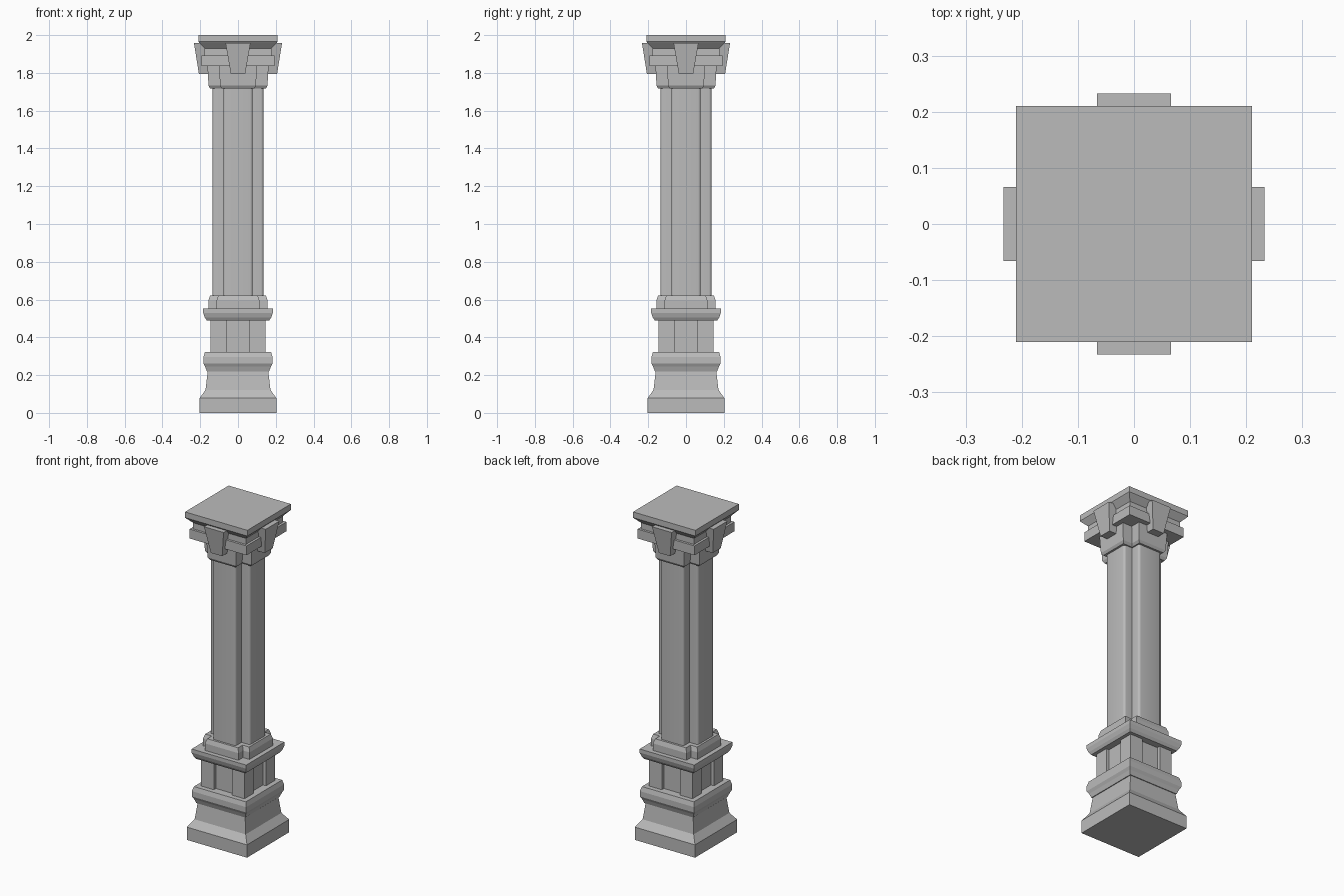
import bpy, bmesh, math

if "Cube" in bpy.data.objects:
    bpy.data.objects.remove(bpy.data.objects["Cube"])

STONE = (0.5, 0.5, 0.5, 1)
stone = bpy.data.materials.new("grey_stone")
stone.use_nodes = True
stone.diffuse_color = STONE
stone.node_tree.nodes["Principled BSDF"].inputs["Base Color"].default_value = STONE


# Quarter outlines, running from the +x side round to the +y side
def square(h):
    return [(h, h)]


def cross(h, arm):
    return [(h, arm), (arm, arm), (arm, h)]


def panelled(h, w, inset):
    return [(inset, w), (h, w), (h, h), (w, h), (w, inset)]


def rounded_cross(h, arm, r, steps=4):
    arc = [(h - r + r * math.cos(t), arm - r + r * math.sin(t))
           for t in (math.pi / 2 * i / steps for i in range(steps + 1))]
    return arc + [(arm, arm)] + [(y, x) for x, y in reversed(arc)]


def full_turn(quarter):
    points = []
    for turn in range(4):
        points += quarter
        quarter = [(-y, x) for x, y in quarter]
    return points


def loft(name, rings, smooth=False):
    """Skin a stack of (outline, height) rings and cap both ends."""
    bm = bmesh.new()
    loops = [[bm.verts.new((x, y, z)) for x, y in outline] for outline, z in rings]
    n = len(loops[0])
    for low, high in zip(loops, loops[1:]):
        for i in range(n):
            j = (i + 1) % n
            bm.faces.new((low[i], low[j], high[j], high[i]))
    bm.faces.new(loops[0][::-1])
    bm.faces.new(loops[-1])
    bmesh.ops.recalc_face_normals(bm, faces=bm.faces)
    mesh = bpy.data.meshes.new(name)
    bm.to_mesh(mesh)
    bm.free()
    mesh.materials.append(stone)
    obj = bpy.data.objects.new(name, mesh)
    bpy.context.collection.objects.link(obj)
    if smooth:
        bpy.ops.object.select_all(action='DESELECT')
        obj.select_set(True)
        bpy.context.view_layer.objects.active = obj
        bpy.ops.object.shade_smooth_by_angle(angle=math.radians(40))
    return obj


def square_stack(name, profile):
    return loft(name, [(full_turn(square(h)), z) for h, z in profile])


def cross_stack(name, profile):
    return loft(name, [(full_turn(cross(h, arm)), z) for h, arm, z in profile])


# Pedestal: flared plinth and lower moulding
square_stack("plinth", [(0.203, 0), (0.203, 0.078), (0.172, 0.122), (0.16, 0.22)])
square_stack("lower_moulding", [(0.165, 0.22), (0.174, 0.245), (0.183, 0.262),
                                (0.183, 0.295), (0.175, 0.322)])

# Pedestal block with a recessed panel on each side
panel = full_turn(panelled(0.146, 0.061, 0.126))
loft("pedestal_block", [(panel, 0.32), (panel, 0.495)])
square_stack("upper_moulding", [(0.166, 0.49), (0.176, 0.506), (0.184, 0.53), (0.184, 0.552)])

# Cross-shaped column: foot, shaft and neck
cross_stack("shaft_foot", [(0.157, 0.113, 0.55), (0.157, 0.113, 0.595), (0.148, 0.104, 0.622)])
shaft = full_turn(rounded_cross(0.135, 0.078, 0.014))
loft("shaft", [(shaft, 0.62), (shaft, 1.73)], smooth=True)
cross_stack("capital_neck", [(0.147, 0.085, 1.717), (0.156, 0.095, 1.732), (0.162, 0.1, 1.84)])

# Capital: bands and top slab
square_stack("capital_band", [(0.192, 1.836), (0.192, 1.893)])
square_stack("capital_frieze", [(0.178, 1.89), (0.178, 1.935)])
square_stack("top_slab", [(0.178, 1.93), (0.206, 1.96), (0.21, 1.965), (0.21, 2.0)])


# Tapered keystone on each side of the capital
def keystone_ring(half_width, outer):
    return [(0.12, -half_width), (outer, -half_width), (outer, half_width), (0.12, half_width)]


for i, side in enumerate(("left", "back", "right", "front")):
    key = loft(side + "_keystone", [(keystone_ring(0.038, 0.207), 1.795),
                                    (keystone_ring(0.066, 0.233), 1.957)])
    key.rotation_euler.z = i * math.pi / 2
